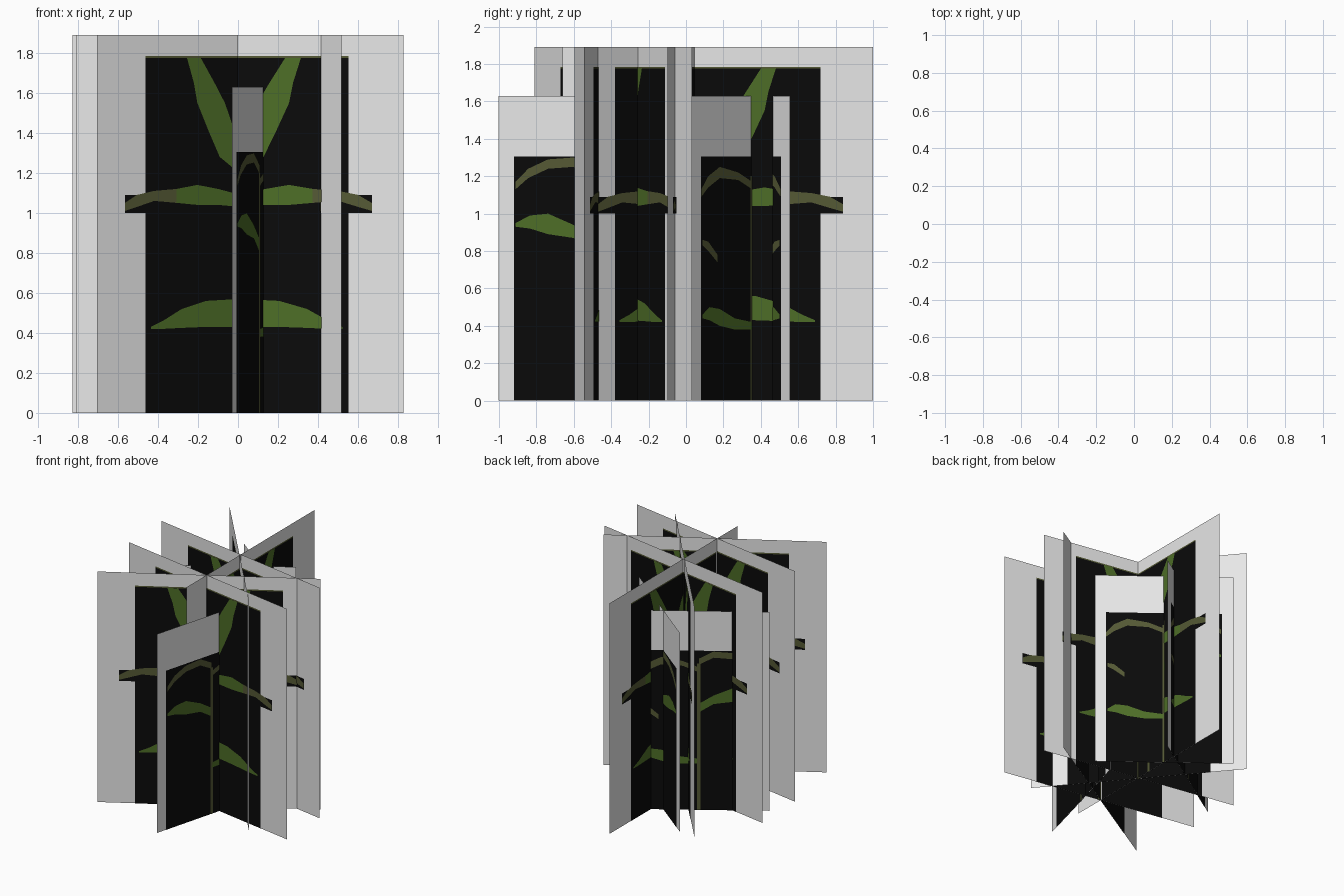
import bpy, bmesh, math
from mathutils import Matrix

if "Cube" in bpy.data.objects:
    bpy.data.objects.remove(bpy.data.objects["Cube"])


def material(name, rgb):
    m = bpy.data.materials.new(name)
    m.diffuse_color = (*rgb, 1)
    m.use_nodes = True
    m.node_tree.nodes["Principled BSDF"].inputs["Base Color"].default_value = m.diffuse_color
    return m


MATS = [material("pale_card", (0.8, 0.8, 0.8)),
        material("black_backing", (0.003, 0.003, 0.003)),
        material("leaf_green", (0.075, 0.155, 0.02)),
        material("olive_green", (0.09, 0.1, 0.035))]
CARD, BLACK, GREEN, OLIVE = range(4)


def plate(bm, pts, mat, layer):
    """Flat face in the card plane, repeated just in front of and behind it."""
    for d in ((0,) if layer == 0 else (-0.002 * layer, 0.002 * layer)):
        f = bm.faces.new([bm.verts.new((x, d, z)) for x, z in pts])
        f.material_index = mat


def leaf(bm, rows, side, mat=GREEN, tip_x=9):
    """Leaf as a strip; rows are (x, low z, high z). Beyond tip_x it is olive."""
    for (x0, a0, b0), (x1, a1, b1) in zip(rows, rows[1:]):
        m = OLIVE if (x0 + x1) / 2 > tip_x else mat
        plate(bm, [(side * x0, a0), (side * x1, a1), (side * x1, b1), (side * x0, b0)], m, 2)


def rect(bm, x0, x1, z0, z1, mat, layer):
    plate(bm, [(x0, z0), (x1, z0), (x1, z1), (x0, z1)], mat, layer)


def tall_art(bm):
    rect(bm, -0.83, 0.83, 0, 1.89, CARD, 0)
    rect(bm, -0.55, 0.55, 0, 1.775, BLACK, 1)
    rect(bm, -0.012, 0.012, 0, 1.3, OLIVE, 2)          # stalk
    rect(bm, -0.55, 0.55, 1.775, 1.785, OLIVE, 1)      # top rim
    for s in (-1, 1):
        rect(bm, *sorted((s * 0.55, s * 0.67)), 1.0, 1.09, BLACK, 1)
        # low leaf, arching middle leaf, upright top leaf
        leaf(bm, [(0, 0.43, 0.57), (0.2, 0.43, 0.56), (0.34, 0.425, 0.52),
                  (0.45, 0.42, 0.46), (0.52, 0.42, 0.43)], s)
        leaf(bm, [(0, 1.03, 1.09), (0.13, 1.04, 1.12), (0.25, 1.04, 1.14),
                  (0.37, 1.05, 1.12), (0.5, 1.06, 1.11), (0.6, 1.03, 1.09),
                  (0.67, 1.01, 1.05)], s, GREEN, 0.35)
        top = [(1.775, 0.23, 0.31), (1.65, 0.15, 0.27), (1.55, 0.09, 0.25),
               (1.4, 0.03, 0.18), (1.28, 0.02, 0.12), (1.23, 0.02, 0.05)]
        for (z0, a0, b0), (z1, a1, b1) in zip(top, top[1:]):
            plate(bm, [(s * a0, z0), (s * b0, z0), (s * b1, z1), (s * a1, z1)], GREEN, 2)


def short_art(bm):
    rect(bm, -0.525, 0.525, 0, 1.63, CARD, 0)
    rect(bm, -0.44, 0.44, 0, 1.305, BLACK, 1)
    rect(bm, -0.012, 0.012, 0, 1.2, OLIVE, 2)          # stalk
    # left: upper arch and broad middle leaf
    leaf(bm, [(0, 1.19, 1.24), (0.11, 1.25, 1.3), (0.25, 1.24, 1.29),
              (0.36, 1.19, 1.24), (0.43, 1.13, 1.17)], -1, OLIVE)
    leaf(bm, [(0, 0.8, 0.87), (0.11, 0.87, 0.94), (0.25, 0.89, 1.0),
              (0.35, 0.92, 0.99), (0.43, 0.93, 0.95)], -1)
    # right: upper arch, hanging tip and low leaf
    leaf(bm, [(0, 1.13, 1.17), (0.12, 1.18, 1.22), (0.28, 1.19, 1.25),
              (0.38, 1.14, 1.2), (0.44, 1.09, 1.13)], 1, OLIVE)
    leaf(bm, [(0.3, 0.74, 0.78), (0.38, 0.8, 0.85), (0.43, 0.83, 0.86)], 1, OLIVE)
    leaf(bm, [(0, 0.38, 0.42), (0.15, 0.38, 0.44), (0.28, 0.4, 0.49),
              (0.37, 0.43, 0.5), (0.43, 0.44, 0.46)], 1)


def card(name, art, x, y, angle):
    bm = bmesh.new()
    art(bm)
    bmesh.ops.transform(bm, verts=bm.verts, matrix=Matrix.Translation((x, y, 0)) @
                        Matrix.Rotation(math.radians(angle), 4, 'Z'))
    me = bpy.data.meshes.new(name)
    bm.to_mesh(me)
    bm.free()
    for m in MATS:
        me.materials.append(m)
    bpy.context.collection.objects.link(bpy.data.objects.new(name, me))


# tall plant cards: front pair, then rear trio
for i, (x, y, ang) in enumerate([(0.01, -0.39, 30.5), (0.01, -0.40, -10),
                                 (-0.01, 0.045, -10), (-0.015, 0.04, -50),
                                 (-0.005, 0.17, 90)]):
    card(f"tall_plant_card_{i + 1}", tall_art, x, y, ang)

# short plant cards
for i, (x, y, ang) in enumerate([(0.105, -0.495, 75), (-0.305, 0.27, 33),
                                 (-0.005, 0.35, -38)]):
    card(f"short_plant_card_{i + 1}", short_art, x, y, ang)
